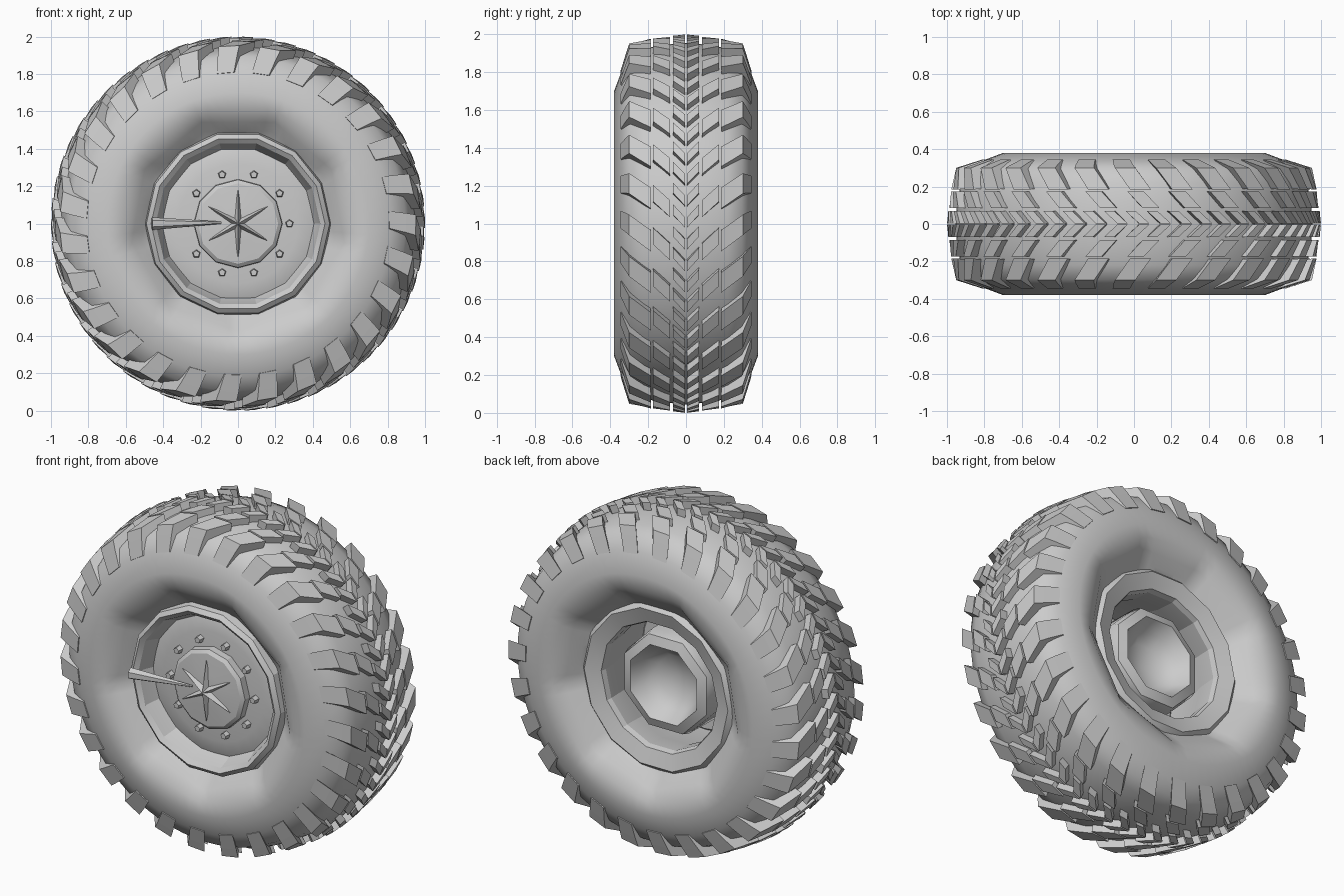
import bpy, bmesh
from math import sin, cos, pi, radians
from mathutils import Vector

if "Cube" in bpy.data.objects:
    bpy.data.objects.remove(bpy.data.objects["Cube"])


def finish(name, bm, smooth=None):
    bmesh.ops.remove_doubles(bm, verts=bm.verts, dist=1e-5)
    bmesh.ops.recalc_face_normals(bm, faces=bm.faces)
    me = bpy.data.meshes.new(name)
    bm.to_mesh(me)
    bm.free()
    ob = bpy.data.objects.new(name, me)
    bpy.context.collection.objects.link(ob)
    if smooth:
        bpy.ops.object.select_all(action='DESELECT')
        ob.select_set(True)
        bpy.context.view_layer.objects.active = ob
        bpy.ops.object.shade_smooth_by_angle(angle=radians(smooth))
    return ob


def polar(r, y, a):
    return Vector((r * cos(a), y, 1 + r * sin(a)))


def facet(a, amount, sides=9):
    """Radius factor blending a circle toward a regular polygon."""
    step = 2 * pi / sides
    k = 1 / cos((a + pi / 2) % step - step / 2) * cos(step / 2)
    return 1 + amount * (k * 1.03 - 1)


def lathe(name, prof, n, closed=False, smooth=35, phase=0.0):
    """Spin (radius, y[, facet amount]) points round the axle."""
    bm = bmesh.new()
    rings = []
    for i in range(n):
        a = 2 * pi * i / n + phase
        rings.append([bm.verts.new(polar(p[0] * facet(a, p[2] if len(p) > 2 else 0), p[1], a))
                      for p in prof])
    m = len(prof)
    for i in range(n):
        A, B = rings[i], rings[(i + 1) % n]
        for j in range(m if closed else m - 1):
            k = (j + 1) % m
            vs = [A[j], A[k], B[k], B[j]]
            bm.faces.new(vs)
    bmesh.ops.dissolve_degenerate(bm, dist=1e-6, edges=bm.edges)
    return finish(name, bm, smooth)


def lug_row(name, section, count, width, skew, offset=0.0):
    """Angled tread blocks, mirrored to both halves of the tyre."""
    bm = bmesh.new()
    for s in (-1, 1):
        for i in range(count):
            a0 = 2 * pi * (i + offset) / count
            sides = [[bm.verts.new(polar(r, s * y, a0 + skew * y + e * width / 2))
                      for r, y in section] for e in (-1, 1)]
            m = len(section)
            bm.faces.new(sides[0])
            bm.faces.new(sides[1])
            for j in range(m):
                k = (j + 1) % m
                bm.faces.new([sides[0][j], sides[0][k], sides[1][k], sides[1][j]])
    return finish(name, bm)


# Tyre carcass: round outside, faceted toward the bead
half = [(.955, 0), (.945, .12), (.925, .22), (.895, .295), (.82, .335), (.70, .38),
        (.62, .365, .5), (.56, .325, 1), (.51, .275, 1), (.46, .24, .4)]
mirror = [(p[0], -p[1], *p[2:]) for p in half[:0:-1]]
lathe("tyre", mirror + half, 72, closed=True, smooth=50)

# Tread: shoulder, middle and centre blocks in a V pattern
lug_row("shoulder_lugs", [(.90, .19), (.977, .185), (.952, .30), (.90, .317),
                          (.81, .345), (.80, .31)], 27, .115, .75)
lug_row("middle_lugs", [(.92, .085), (.988, .085), (.978, .175), (.91, .175)], 27, .09, .95, .0)
lug_row("centre_lugs", [(.93, .004), (1.0, .004), (.993, .07), (.93, .07)], 54, .055, 1.1)

# Wheel rim: front lip, barrel and rear flange
lathe("rim_front_lip", [(.50, -.25), (.49, -.30), (.465, -.32), (.44, -.30), (.42, -.24),
                        (.40, -.20)], 14, smooth=20)
lathe("rim_barrel", [(.42, -.22), (.41, .0), (.38, .10), (.37, .22), (.38, .25), (.47, .28),
                     (.50, .25)], 14, smooth=20)

# Front disc and hub cap
lathe("wheel_disc", [(.43, -.20), (.40, -.215), (.32, -.225), (.22, -.23), (.22, -.18),
                     (.40, -.17)], 28, closed=True)
lathe("hub_cap", [(.24, -.19), (.235, -.27), (.215, -.285), (.10, -.295), (0, -.30)], 12, smooth=20)

# Six-point ridge on the hub cap
bm = bmesh.new()
for i in range(6):
    a = radians(90 + 60 * i)
    tip, top = bm.verts.new(polar(.185, -.295, a)), bm.verts.new(polar(0, -.335, 0))
    l, r = (bm.verts.new(polar(.045, -.285, a + e)) for e in (-pi / 6, pi / 6))
    bm.faces.new([tip, top, l])
    bm.faces.new([tip, r, top])
finish("hub_star", bm)

# Wheel bolts
bm = bmesh.new()
for i in range(10):
    a = 2 * pi * i / 10
    old = set(bm.verts)
    bmesh.ops.create_cone(bm, cap_ends=True, segments=5, radius1=.024, radius2=.018, depth=.04)
    for v in set(bm.verts) - old:
        c = polar(.275, -.24, a)
        v.co = Vector((c.x + v.co.x, c.y - v.co.z, c.z + v.co.y))
finish("wheel_bolts", bm)

# Tapered valve stem lying across the disc
bm = bmesh.new()
bmesh.ops.create_cone(bm, cap_ends=True, segments=6, radius1=.034, radius2=.006, depth=1)
p, q = Vector((-.46, -.345, 1.0)), Vector((-.09, -.30, 1.005))
rot = (q - p).to_track_quat('Z', 'Y')
for v in bm.verts:
    co = v.co.copy()
    v.co = (p + q) / 2 + rot @ Vector((co.x, co.y, co.z * (q - p).length))
finish("valve_stem", bm)

# Rear drum with dished centre
lathe("rear_drum", [(.31, -.17), (.305, .14), (.29, .19), (.235, .21), (.19, .13), (.13, .08),
                    (0, .06)], 8, smooth=50, phase=pi / 8)
